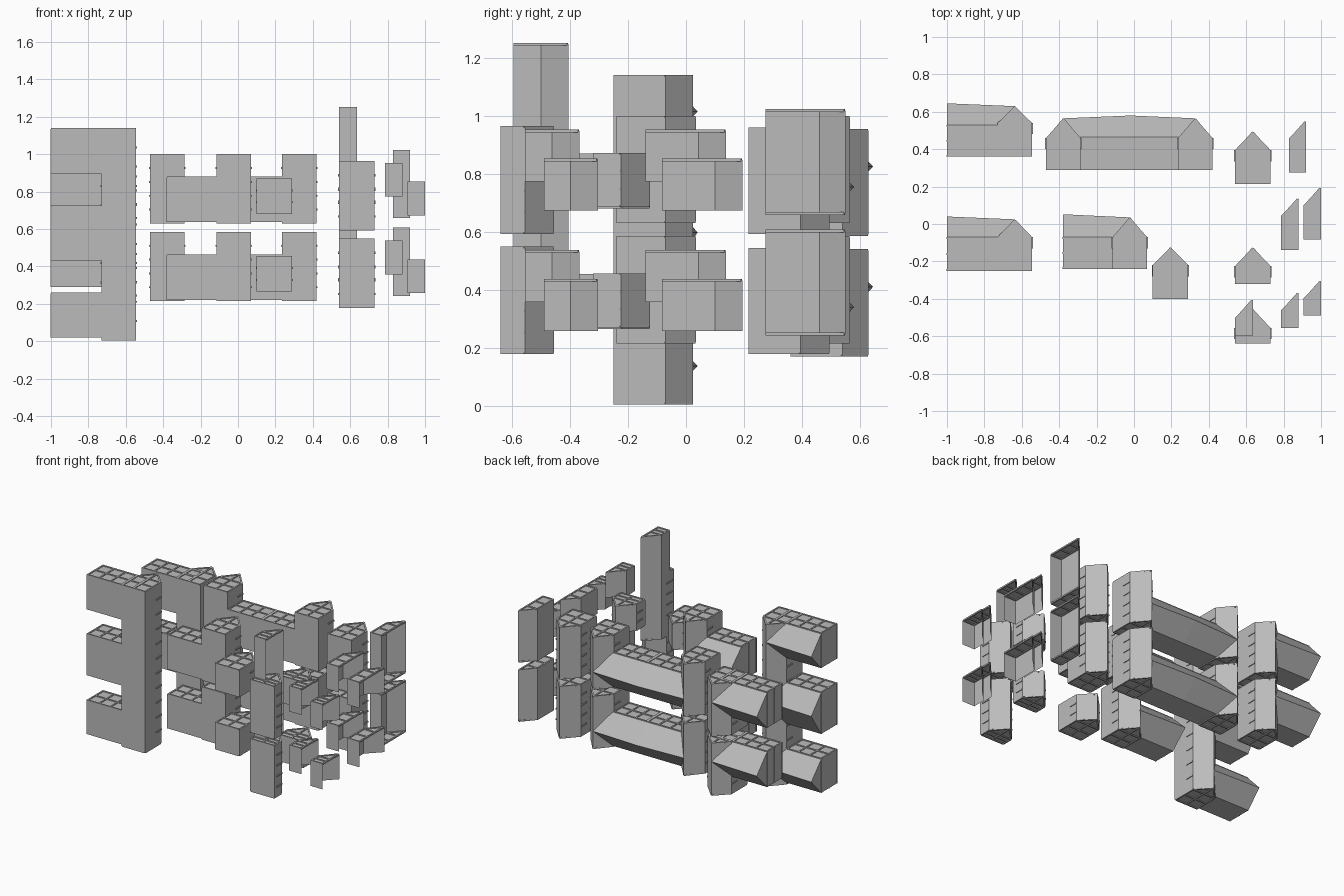
import bpy, bmesh
from mathutils import Vector, Matrix

old = bpy.data.objects.get("Cube")
if old:
    bpy.data.objects.remove(old, do_unlink=True)

gray = bpy.data.materials.new("plain gray")
gray.use_nodes = True
gray.diffuse_color = (0.5, 0.5, 0.5, 1)
gray.node_tree.nodes["Principled BSDF"].inputs["Base Color"].default_value = (0.5, 0.5, 0.5, 1)

T = 0.01  # thickness of the trim bars


def finish(name, bm):
    mesh = bpy.data.meshes.new(name)
    bm.to_mesh(mesh)
    bm.free()
    mesh.materials.append(gray)
    bpy.context.scene.collection.objects.link(bpy.data.objects.new(name, mesh))


def bar(bm, a, b):
    # thin square beam from a to b
    a, b = Vector(a), Vector(b)
    d = b - a
    turn = d.to_track_quat('X', 'Z').to_matrix().to_4x4()
    size = Matrix.Diagonal((d.length, T, T, 1))
    bmesh.ops.create_cube(bm, size=1, matrix=Matrix.Translation((a + b) / 2) @ turn @ size)


def loft(bm, ring_a, ring_b, skip=()):
    # caps and sides between two matching rings
    a = [bm.verts.new(p) for p in ring_a]
    b = [bm.verts.new(p) for p in ring_b]
    n = len(a)
    bm.faces.new(b)
    if "bottom" not in skip:
        bm.faces.new(a[::-1])
    for i in range(n):
        if i not in skip:
            j = (i + 1) % n
            bm.faces.new((a[i], a[j], b[j], b[i]))


def column(name, outline, z0, z1, skip=(), ribs=0):
    # upright block with rimmed top and bottom and small ribs up the sides
    bm = bmesh.new()
    inset = T / 2
    loft(bm, [(x, y, z0 + T / 2) for x, y in outline],
         [(x, y, z1 - T / 2) for x, y in outline], skip)
    if not skip:
        bmesh.ops.recalc_face_normals(bm, faces=bm.faces)
    n = len(outline)
    cx = sum(p[0] for p in outline) / n
    cy = sum(p[1] for p in outline) / n

    def inward(p):
        return (p[0] + (inset if p[0] < cx - T else -inset if p[0] > cx + T else 0),
                p[1] + (inset if p[1] < cy else -inset))
    pts = [inward(p) for p in outline]
    ends = (z1 - T / 2,) if "bottom" in skip else (z0 + T / 2, z1 - T / 2)
    for z in ends:
        for i in range(n):
            bar(bm, (*pts[i], z), (*pts[(i + 1) % n], z))
        # cross beams
        front, shoulder = pts[0][1], pts[-1][1]
        for y in (shoulder, (front + shoulder) / 2):
            bar(bm, (pts[0][0], y, z), (pts[1][0], y, z))
        if not skip:
            bar(bm, (cx, front, z), (cx, max(p[1] for p in pts), z))
    for k in range(ribs):
        z = z0 + (z1 - z0) * (k + 1) / (ribs + 1)
        for x in (outline[0][0], outline[1][0]):
            bar(bm, (x, outline[-1][1] - 0.06, z), (x, outline[-1][1], z))
    finish(name, bm)


def house(x0, x1, front, shoulder, apex):
    return [(x0, front), (x1, front), (x1, shoulder), ((x0 + x1) / 2, apex), (x0, shoulder)]


def half(x0, x1, front, apex):
    return [(x0, front), (x1, front), (x1, apex), (x0, apex - (x1 - x0))]


def wing(name, x0, x1, front, ridge, tip0, tip1, z0, z1, tip_z):
    # horizontal block with a wedge-shaped back and beams on top and bottom
    def ring(x, tip):
        return [(x, front, z0), (x, ridge, z0), (x, tip, tip_z), (x, ridge, z1), (x, front, z1)]
    bm = bmesh.new()
    steps = [(x0, tip0), (x1, tip1)]
    loft(bm, ring(*steps[0]), ring(*steps[1]))
    bmesh.ops.recalc_face_normals(bm, faces=bm.faces)
    count = max(3, round((x1 - x0) / 0.09))
    for z in (z0 + T / 2, z1):
        for y in (front + T / 2, (front + ridge) / 2, ridge - T / 2):
            bar(bm, (x0, y, z), (x1, y, z))
        for k in range(count + 1):
            x = x0 + T / 2 + (x1 - x0 - T) * k / count
            bar(bm, (x, front, z), (x, ridge, z))
    for y in (front + T / 2, (front + ridge) / 2, ridge - T / 2):
        bar(bm, (x0 + T / 4, y, z0), (x0 + T / 4, y, z1))
    finish(name, bm)


# tall front corner block with three wings
column("tall_corner_tower", house(-0.73, -0.545, -0.25, -0.07, 0.025), 0.005, 1.14, ribs=10)
for z0, z1, tip in ((0.02, 0.255, 0.137), (0.433, 0.72, 0.598), (0.895, 1.135, 1.015)):
    wing("tall_corner_wing", -1.0, -0.64, -0.25, -0.07, 0.04, 0.025, z0, z1, tip)

# two-storey repeats
for level, dz in (("lower", 0.0), ("upper", 0.415)):
    # rear corner block
    column(level + "_rear_corner_tower", house(-0.73, -0.545, 0.36, 0.54, 0.63),
           0.17 + dz, 0.54 + dz, ribs=4)
    wing(level + "_rear_corner_wing", -1.0, -0.64, 0.36, 0.53, 0.645, 0.63,
         0.29 + dz, 0.535 + dz, 0.41 + dz)

    # long wall between two end towers
    for x0, side in ((-0.47, "right"), (0.235, "left")):
        column(level + "_long_wall_tower_" + side, house(x0, x0 + 0.185, 0.29, 0.46, 0.565),
               0.215 + dz, 0.585 + dz, ribs=4)
    for x0, x1, t0, t1 in ((-0.375, -0.02, 0.565, 0.58), (-0.02, 0.325, 0.58, 0.565)):
        wing(level + "_long_wall", x0, x1, 0.29, 0.465, t0, t1, 0.222 + dz, 0.46 + dz, 0.34 + dz)

    # middle corner block
    column(level + "_middle_corner_tower", house(-0.115, 0.07, -0.24, -0.07, 0.035),
           0.215 + dz, 0.585 + dz, ribs=4)
    wing(level + "_middle_corner_wing", -0.38, -0.02, -0.24, -0.07, 0.052, 0.035,
         0.222 + dz, 0.46 + dz, 0.34 + dz)

    # short and tall free-standing bays
    column(level + "_short_bay", house(0.1, 0.29, -0.40, -0.22, -0.125), 0.265 + dz, 0.455 + dz, ribs=2)
    column(level + "_shallow_bay", house(0.54, 0.73, -0.32, -0.225, -0.125), 0.27 + dz, 0.457 + dz, ribs=2)
    column(level + "_rear_bay", house(0.54, 0.73, 0.215, 0.395, 0.495), 0.178 + dz, 0.545 + dz, ribs=4)
    column(level + "_front_bay", house(0.54, 0.73, -0.64, -0.555, -0.455), 0.178 + dz, 0.55 + dz, ribs=4)

    # half bays, open on the cut side
    column(level + "_rear_half_bay", half(0.83, 0.92, 0.275, 0.55), 0.243 + dz, 0.608 + dz, skip=(1,))
    for name, x0, front, apex, z0 in (
            ("front_half_bay", 0.785, -0.555, -0.367, 0.353),
            ("middle_half_bay", 0.785, -0.14, 0.138, 0.353),
            ("outer_front_half_bay", 0.905, -0.49, -0.303, 0.253),
            ("outer_middle_half_bay", 0.905, -0.083, 0.195, 0.253)):
        column(level + "_" + name, half(x0, x0 + 0.095, front, apex), z0 + dz, z0 + 0.185 + dz,
               skip=(1, "bottom"))

# high half tower behind the front bays
column("high_half_tower", half(0.54, 0.635, -0.595, -0.405), 0.52, 1.252, skip=(1,))
